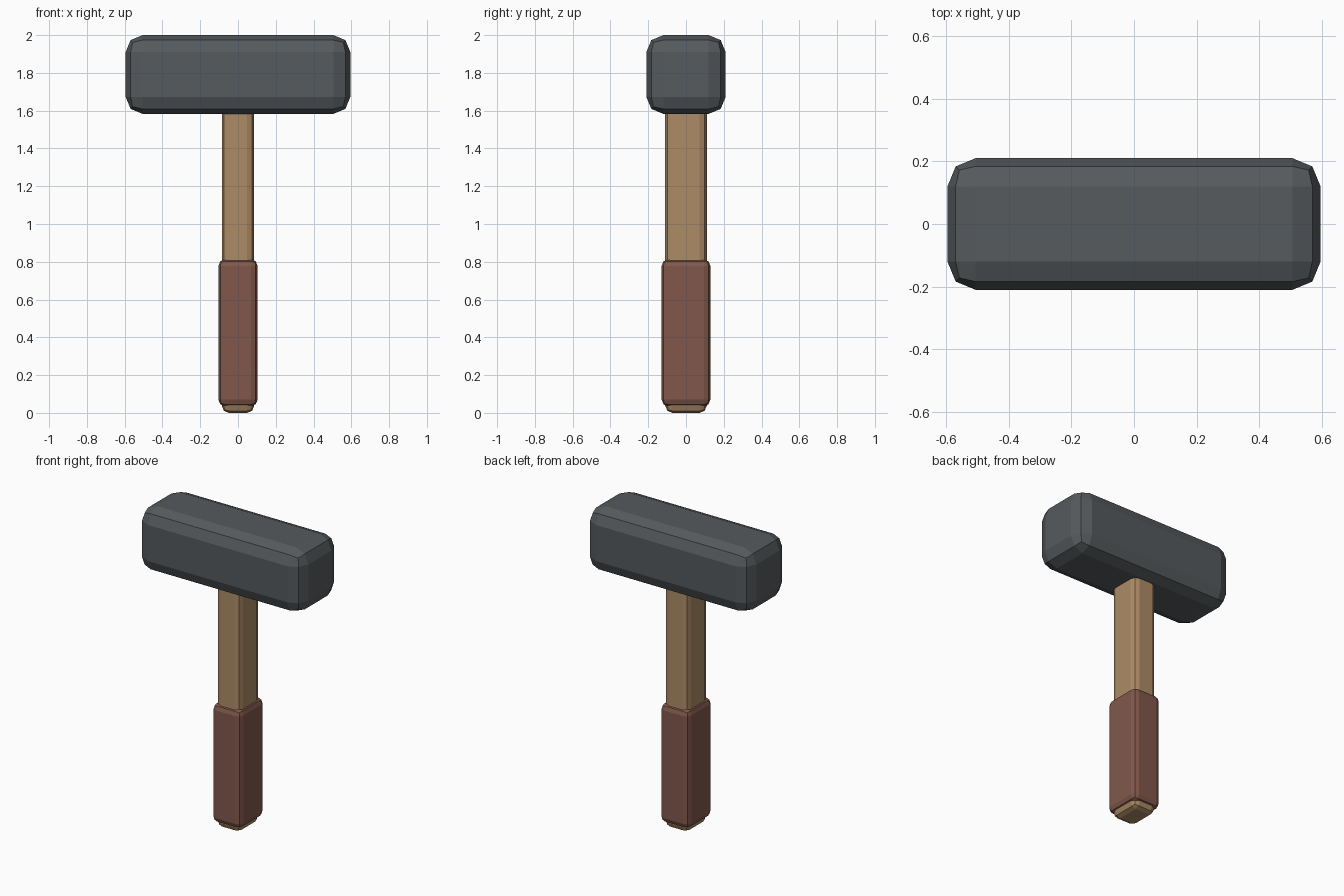
import bpy

cube = bpy.data.objects.get("Cube")
if cube:
    bpy.data.objects.remove(cube, do_unlink=True)


def material(name, colour):
    m = bpy.data.materials.new(name)
    m.use_nodes = True
    m.diffuse_color = (*colour, 1)
    bsdf = next(n for n in m.node_tree.nodes if n.type == 'BSDF_PRINCIPLED')
    bsdf.inputs["Base Color"].default_value = (*colour, 1)
    return m


def bevelled_block(name, width, depth, bottom, top, bevel, mat):
    """Flat-shaded block centred on the z axis, with two-step rounded edges."""
    bpy.ops.mesh.primitive_cube_add(size=1, location=(0, 0, (bottom + top) / 2))
    ob = bpy.context.object
    ob.name = ob.data.name = name
    ob.scale = (width, depth, top - bottom)
    bpy.ops.object.transform_apply(location=False, rotation=False, scale=True)
    mod = ob.modifiers.new("Bevel", 'BEVEL')
    mod.width = bevel
    mod.segments = 2
    ob.data.materials.append(mat)
    return ob


steel = material("dark steel", (0.092, 0.103, 0.109))
wood = material("light wood", (0.42, 0.26, 0.133))
leather = material("brown leather", (0.22, 0.097, 0.07))

# Heavy head, shaft running up into it, and the grip sleeve around the shaft
bevelled_block("hammer_head", 1.19, 0.42, 1.583, 2.0, 0.09, steel)
bevelled_block("handle_shaft", 0.172, 0.22, 0.0, 1.7, 0.038, wood)
bevelled_block("handle_grip", 0.208, 0.258, 0.035, 0.813, 0.035, leather)
